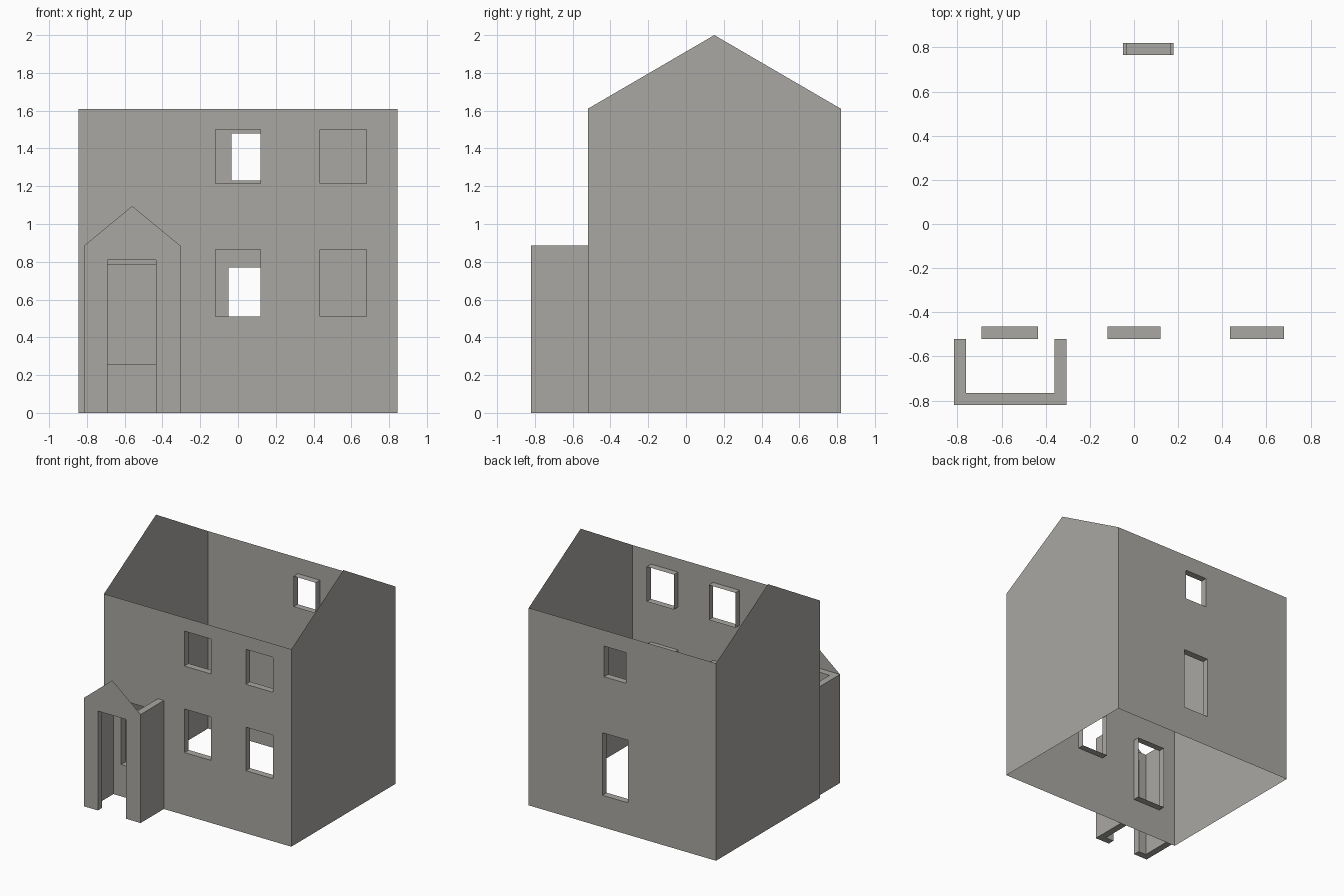
import bpy, bmesh

cube = bpy.data.objects.get("Cube")
if cube:
    bpy.data.objects.remove(cube, do_unlink=True)

# One plain plaster colour
plaster = bpy.data.materials.new("warm grey plaster")
plaster.use_nodes = True
COLOUR = (0.40, 0.39, 0.365, 1)
plaster.diffuse_color = COLOUR
for node in plaster.node_tree.nodes:
    if node.type == 'BSDF_PRINCIPLED':
        node.inputs["Base Color"].default_value = COLOUR

# Main dimensions
HALF = 0.845
FRONT, BACK = -0.52, 0.82
EAVES, RIDGE = 1.61, 2.0
THICK = 0.055


def finish(name, bm):
    mesh = bpy.data.meshes.new(name)
    bm.to_mesh(mesh)
    bm.free()
    obj = bpy.data.objects.new(name, mesh)
    mesh.materials.append(plaster)
    bpy.context.scene.collection.objects.link(obj)
    return obj


def sheet(name, points):
    bm = bmesh.new()
    bm.faces.new([bm.verts.new(p) for p in points])
    return finish(name, bm)


def prism(name, outline, bottom, top):
    bm = bmesh.new()
    base = bm.faces.new([bm.verts.new((x, y, bottom)) for x, y in outline])
    grown = bmesh.ops.extrude_face_region(bm, geom=[base], use_keep_orig=True)
    for v in grown["geom"]:
        if isinstance(v, bmesh.types.BMVert):
            v.co.z = top
    bmesh.ops.recalc_face_normals(bm, faces=bm.faces)
    return finish(name, bm)


def pierced_wall(name, y, inward, openings):
    """Thin wall with rectangular openings (x0, x1, z0, z1) and inner reveals."""
    bm = bmesh.new()
    xs = sorted({-HALF, HALF, *(v for o in openings for v in o[:2])})
    zs = sorted({0, EAVES, *(v for o in openings for v in o[2:])})

    def quad(pts):
        if inward < 0:
            pts = pts[::-1]
        bm.faces.new([bm.verts.new(p) for p in pts])

    for a, b in zip(xs, xs[1:]):
        for c, d in zip(zs, zs[1:]):
            mx, mz = (a + b) / 2, (c + d) / 2
            if not any(o[0] < mx < o[1] and o[2] < mz < o[3] for o in openings):
                quad([(a, y, c), (b, y, c), (b, y, d), (a, y, d)])
    inner = y + inward * THICK
    for a, b, c, d in openings:
        ring = [(a, c), (b, c), (b, d), (a, d)]
        for (x0, z0), (x1, z1) in zip(ring, ring[1:] + ring[:1]):
            quad([(x0, y, z0), (x0, inner, z0), (x1, inner, z1), (x1, y, z1)][::-1])
    bmesh.ops.remove_doubles(bm, verts=bm.verts, dist=0.0001)
    return finish(name, bm)


# Front wall: two columns of windows and the entrance
columns = [(-0.12, 0.12), (0.435, 0.68)]
rows = [(0.51, 0.865), (1.215, 1.50)]
windows = [c + r for c in columns for r in rows]
DOOR = (-0.69, -0.435)
pierced_wall("front_wall", FRONT, 1, windows + [DOOR + (0.26, 0.785)])

# Back wall: tall lower opening and small upper window
pierced_wall("back_wall", BACK, -1,
             [(-0.05, 0.18, 0.26, 0.77), (-0.035, 0.165, 1.23, 1.48)])

# Gabled side walls
middle = (FRONT + BACK) / 2
gable = [(FRONT, 0), (BACK, 0), (BACK, EAVES), (middle, RIDGE), (FRONT, EAVES)]
sheet("left_gable_wall", [(HALF, y, z) for y, z in gable])
sheet("right_gable_wall", [(-HALF, y, z) for y, z in reversed(gable)])

# Porch: open U of thick walls with a doorway cut through the front
X0, X1, Y0, TOP = -0.815, -0.305, -0.82, 0.885
outline = [(X0, Y0), (X1, Y0), (X1, FRONT), (X1 - THICK, FRONT),
           (X1 - THICK, Y0 + THICK), (X0 + THICK, Y0 + THICK),
           (X0 + THICK, FRONT), (X0, FRONT)]
porch = prism("porch_walls", outline, 0, TOP)
a, b = DOOR
cutter = prism("doorway_cutter", [(a, -0.9), (b, -0.9), (b, -0.7), (a, -0.7)], -0.1, 0.81)
cutter.hide_render = True
cut = porch.modifiers.new("doorway", 'BOOLEAN')
cut.operation = 'DIFFERENCE'
cut.solver = 'EXACT'
cut.object = cutter
bpy.context.view_layer.objects.active = porch
bpy.ops.object.modifier_apply(modifier=cut.name)
bpy.data.objects.remove(cutter, do_unlink=True)

# Thin triangular porch gable
sheet("porch_gable", [(X0, Y0, TOP), (X1, Y0, TOP), ((X0 + X1) / 2, Y0, 1.095)])
